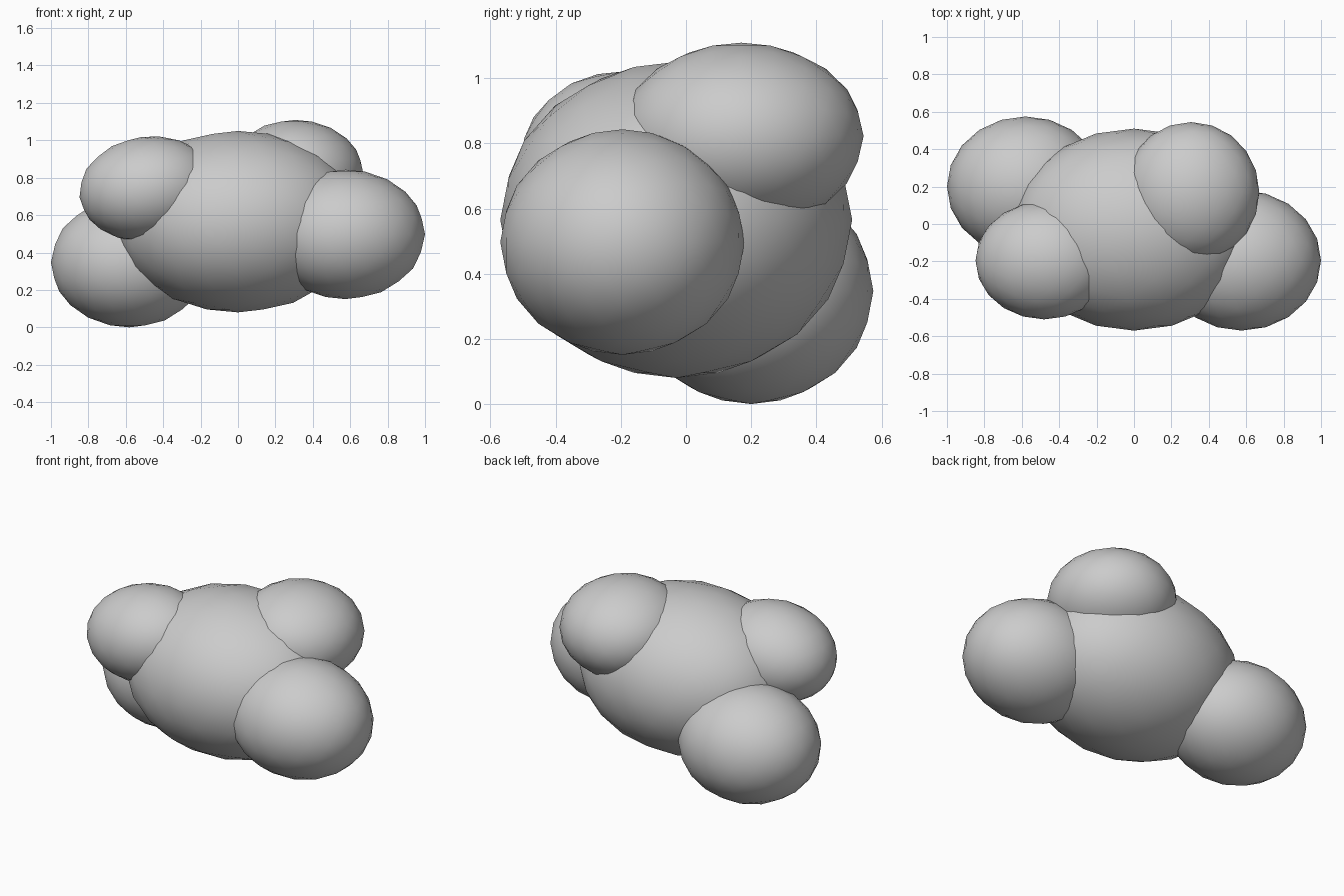
import bpy
import math

if "Cube" in bpy.data.objects:
    bpy.data.objects.remove(bpy.data.objects["Cube"])


def blob(name, centre, radii, tilt=0.0):
    """Smooth low-resolution ellipsoid."""
    bpy.ops.mesh.primitive_ico_sphere_add(
        subdivisions=3, radius=1, location=centre, rotation=(0, math.radians(tilt), 0))
    ob = bpy.context.object
    ob.name = name
    ob.scale = radii
    bpy.ops.object.transform_apply(location=False, rotation=True, scale=True)
    bpy.ops.object.shade_smooth()
    return ob


# central mass
blob("core", (0, -0.03, 0.565), (0.66, 0.54, 0.485))

# four overlapping outer lobes
blob("right_lobe", (0.575, -0.195, 0.497), (0.425, 0.375, 0.346))
blob("back_left_lobe", (-0.58, 0.20, 0.347), (0.42, 0.375, 0.347))
blob("front_left_lobe", (-0.48, -0.195, 0.74), (0.37, 0.315, 0.28), -7)
blob("back_right_lobe", (0.305, 0.17, 0.822), (0.365, 0.375, 0.287))
